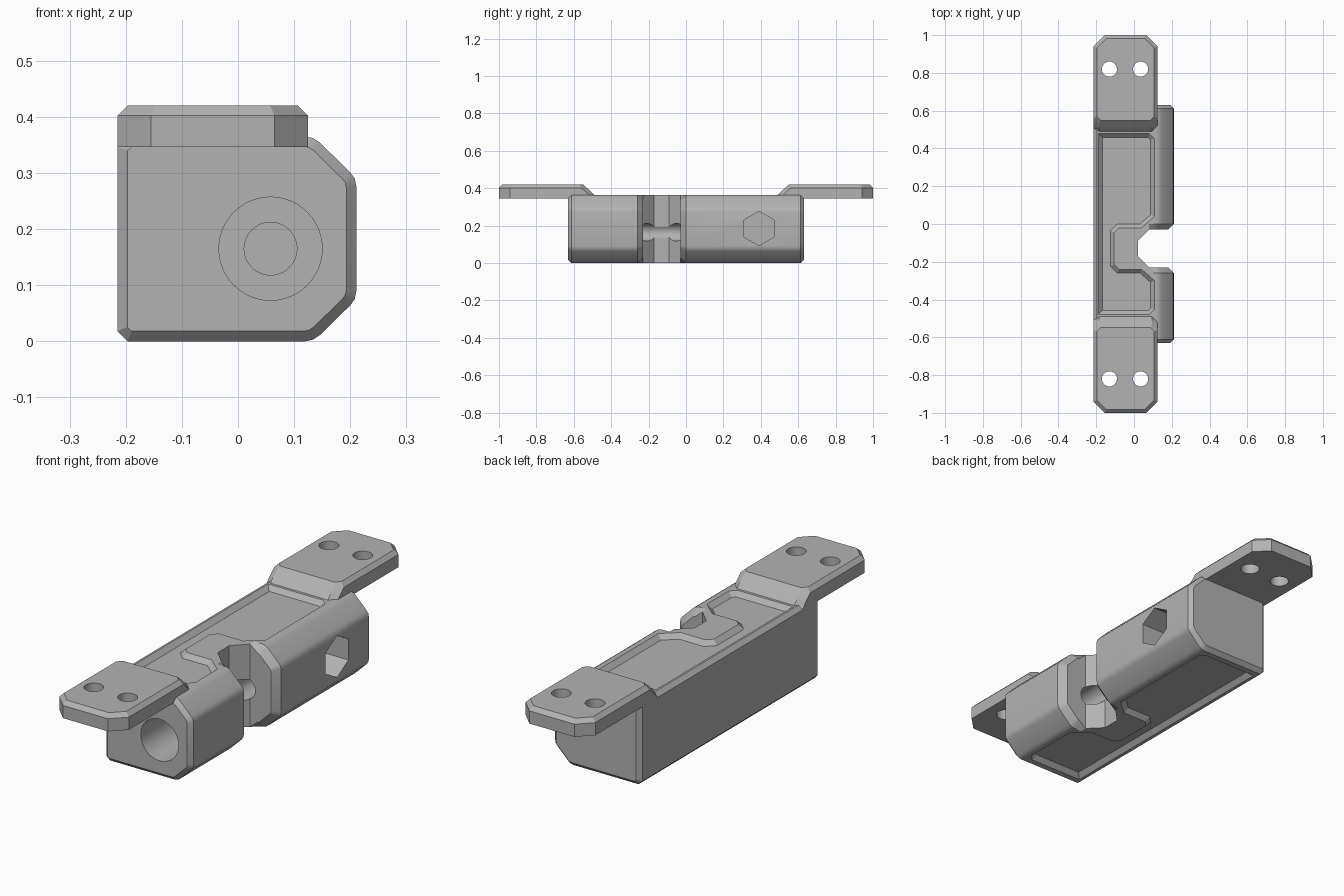
import bpy, bmesh, math
from mathutils import Vector

cube = bpy.data.objects.get("Cube")
if cube:
    bpy.data.objects.remove(cube)

grey = bpy.data.materials.new("plain_grey")
grey.use_nodes = True
GREY = (0.45, 0.45, 0.45, 1)
grey.diffuse_color = GREY
grey.node_tree.nodes["Principled BSDF"].inputs["Base Color"].default_value = GREY


def inset(poly, d):
    """Move every side of a counter-clockwise outline inward by d."""
    pts = [Vector(p) for p in poly]
    out = []
    for i, p in enumerate(pts):
        a = (p - pts[i - 1]).normalized()
        b = (pts[(i + 1) % len(pts)] - p).normalized()
        na, nb = Vector((-a.y, a.x)), Vector((-b.y, b.x))
        out.append(p + (na + nb) * d / (1 + na.dot(nb)))
    return out


def ring(poly, axis, t):
    """Place a flat outline at position t on an axis."""
    place = {"x": lambda u, v: (t, u, v), "y": lambda u, v: (u, t, v),
             "z": lambda u, v: (u, v, t)}[axis]
    return [place(*p) for p in poly]


def loft(name, rings):
    """Skin a stack of matching rings into a closed solid."""
    bm = bmesh.new()
    rows = [[bm.verts.new(p) for p in r] for r in rings]
    n = len(rows[0])
    for a, b in zip(rows, rows[1:]):
        for i in range(n):
            j = (i + 1) % n
            bm.faces.new((a[i], a[j], b[j], b[i]))
    bm.faces.new(rows[0])
    bm.faces.new(rows[-1])
    bmesh.ops.remove_doubles(bm, verts=bm.verts, dist=1e-5)
    bmesh.ops.dissolve_degenerate(bm, dist=1e-5, edges=bm.edges)
    bmesh.ops.recalc_face_normals(bm, faces=bm.faces)
    mesh = bpy.data.meshes.new(name)
    bm.to_mesh(mesh)
    bm.free()
    mesh.materials.append(grey)
    obj = bpy.data.objects.new(name, mesh)
    bpy.context.collection.objects.link(obj)
    return obj


def bore(axis, centre, radius, start, end, sides=48):
    """Round or many-sided cutter along an axis."""
    steps = [2 * math.pi * i / sides + math.pi / 2 for i in range(sides)]
    poly = [(centre[0] + radius * math.cos(a), centre[1] + radius * math.sin(a)) for a in steps]
    return loft("cutter", [ring(poly, axis, start), ring(poly, axis, end)])


def cut(obj, cutters):
    """Subtract the cutters, bake the result and remove them."""
    for c in cutters:
        c.hide_render = True
        mod = obj.modifiers.new("cut", "BOOLEAN")
        mod.operation, mod.solver, mod.object = "DIFFERENCE", "EXACT", c
    bpy.context.view_layer.update()
    deps = bpy.context.evaluated_depsgraph_get()
    mesh = bpy.data.meshes.new_from_object(obj.evaluated_get(deps))
    obj.modifiers.clear()
    obj.data = mesh
    for c in cutters:
        bpy.data.objects.remove(c)
    bpy.ops.object.select_all(action="DESELECT")
    bpy.context.view_layer.objects.active = obj
    obj.select_set(True)
    bpy.ops.object.shade_smooth_by_angle(angle=math.radians(25))


# Body section: square on the left, softened chamfers on the right
H = 0.365
lower = [(0.08, 0), (0.12, 0), (0.134, 0.003), (0.146, 0.011),
         (0.2, 0.064), (0.208, 0.075), (0.211, 0.09)]
upper = [(x, H - z) for x, z in reversed(lower)]
section = [(-0.197, 0)] + lower + upper + [(-0.197, H), (-0.215, H - 0.018), (-0.215, 0.018)]
small = inset(section, 0.018)
lip = [s if p[0] < 0.1 else s2 for p, s, s2 in zip(section, section, inset(section, 0.03))]


def clamp(poly, limit):
    return [(min(p[0], limit), p[1]) for p in poly]


# Body lengthwise, pinched in where the side notch sits
stations = [(-0.63, small), (-0.612, section), (-0.26, section), (-0.23, lip),
            (-0.23, clamp(lip, 0.08)), (-0.17, clamp(section, 0.02)),
            (-0.09, clamp(section, 0.02)), (-0.03, clamp(lip, 0.08)),
            (-0.03, lip), (0, section), (0.612, section), (0.63, small)]
body = loft("body", [ring(poly, "y", y) for y, poly in stations])


def pocket(left, right, half, face, into):
    """Shallow sloped recess that leaves an island around the notch."""
    c = 0.025
    outline = [(left, -half), (right - c, -half), (right, c - half), (right, -0.3),
               (0.04, -0.24), (-0.08, -0.24), (-0.105, -0.215), (-0.105, -0.045),
               (-0.08, -0.02), (0.04, -0.02), (right, 0.04), (right, half - c),
               (right - c, half), (left, half)]
    return loft("cutter", [ring(inset(outline, -0.01), "z", face - into * 0.01),
                           ring(inset(outline, 0.02), "z", face + into * 0.02)])


cut(body, [
    pocket(-0.188, 0.108, 0.478, H, -1),
    pocket(-0.182, 0.108, 0.585, 0, 1),
    bore("y", (0.058, 0.165), 0.092, -0.7, -0.36),
    bore("y", (0.058, 0.165), 0.047, -0.45, 0.52),
    bore("x", (0.39, 0.185), 0.092, -0.04, 0.3, sides=6),
])


# Mounting tabs at both ends
def tab_outline(inner, d, corner):
    l, r, outer, k = -0.215 + d, 0.125 - d, 1 - d, 0.06 - 0.59 * d
    return [(l, inner + corner), (l + corner, inner), (r - corner, inner), (r, inner + corner),
            (r, outer - k), (r - k, outer), (l + k, outer), (l, outer - k)]


for name, side in (("front_tab", -1), ("back_tab", 1)):
    levels = [(0.346, 0.475, 0, 0.03), (0.365, 0.49, 0, 0.03),
              (0.402, 0.53, 0, 0.03), (0.42, 0.548, 0.018, 0.02)]
    rings = [ring([(x, side * y) for x, y in tab_outline(inner, d, corner)], "z", z)
             for z, inner, d, corner in levels]
    tab = loft(name, rings)
    cut(tab, [bore("z", (x, side * 0.82), 0.04, 0.3, 0.5, sides=32) for x in (-0.13, 0.035)])
